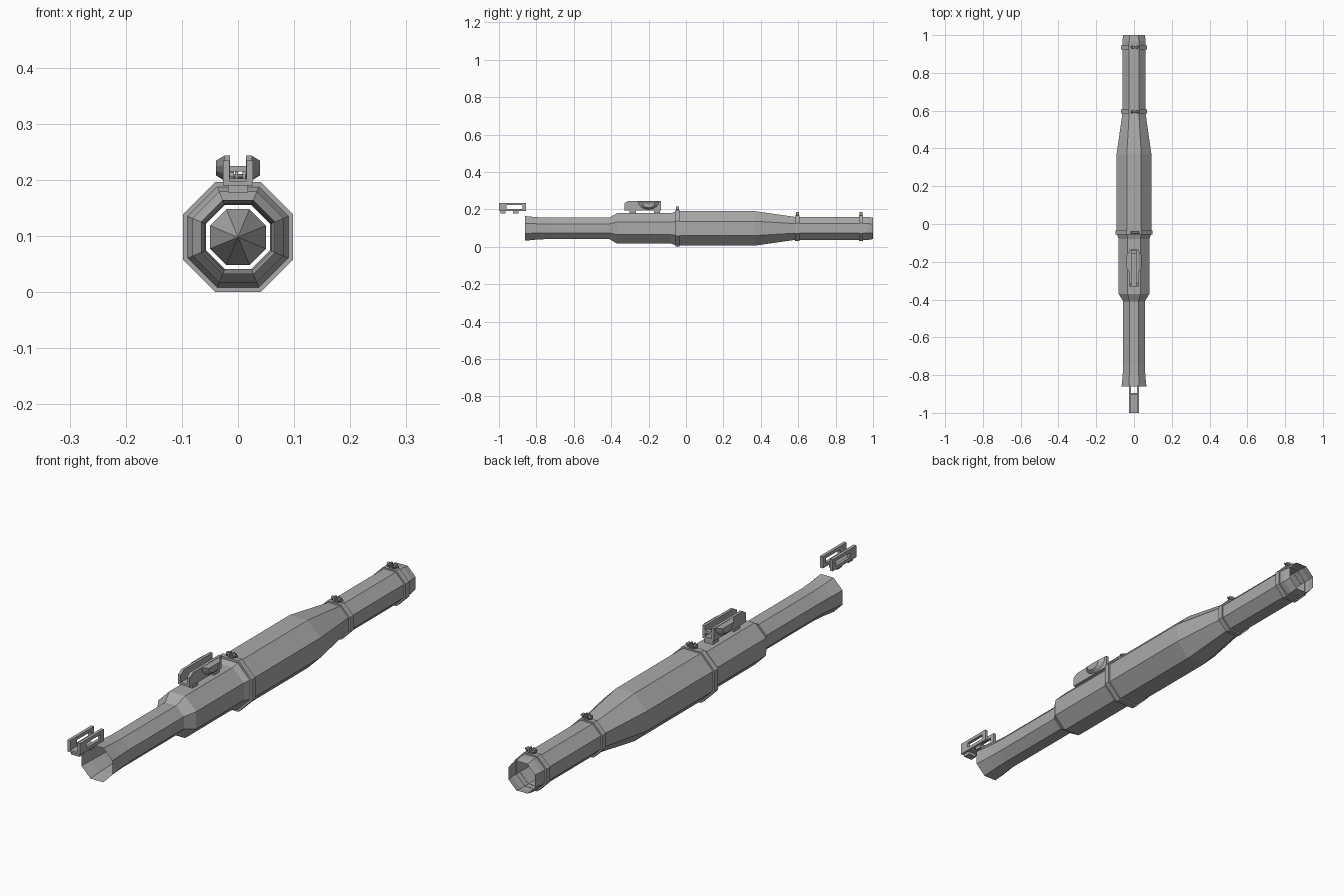
import bpy, bmesh
from math import pi, cos, sin

cube = bpy.data.objects.get("Cube")
if cube:
    bpy.data.objects.remove(cube)

grey = bpy.data.materials.new("plain_grey")
grey.use_nodes = True
grey.diffuse_color = (0.4, 0.4, 0.4, 1)
grey.node_tree.nodes["Principled BSDF"].inputs["Base Color"].default_value = (0.4, 0.4, 0.4, 1)

AXIS_Z = 0.098


def finish(name, bm, recalc=True):
    if recalc:
        bmesh.ops.recalc_face_normals(bm, faces=bm.faces)
    mesh = bpy.data.meshes.new(name)
    bm.to_mesh(mesh)
    bm.free()
    mesh.materials.append(grey)
    obj = bpy.data.objects.new(name, mesh)
    bpy.context.collection.objects.link(obj)
    return obj


def octagon_loft(name, profile, cap=False):
    """Flat-topped octagons of the given (y, apothem) joined along y."""
    bm = bmesh.new()
    rings = []
    for y, r in profile:
        k = r / cos(pi / 8)
        rings.append([bm.verts.new((k * cos(a), y, AXIS_Z + k * sin(a)))
                      for a in (pi / 8 + i * pi / 4 for i in range(8))])
    for a, b in zip(rings, rings[1:]):
        for i in range(8):
            j = (i + 1) % 8
            bm.faces.new((a[i], b[i], b[j], a[j]))
    if cap:
        bm.faces.new(rings[0])
        bm.faces.new(rings[-1])
        bmesh.ops.remove_doubles(bm, verts=bm.verts, dist=0.0005)
    return finish(name, bm, recalc=cap)


def prism(bm, outline, x0, x1, shrink=1.0, pivot=(0, 0)):
    """Extrude a (y, z) outline from x0 to x1, optionally tapering to a pivot."""
    a = [bm.verts.new((x0, y, z)) for y, z in outline]
    b = [bm.verts.new((x1, pivot[0] + (y - pivot[0]) * shrink,
                       pivot[1] + (z - pivot[1]) * shrink)) for y, z in outline]
    bm.faces.new(a)
    bm.faces.new(b)
    for i in range(len(a)):
        j = (i + 1) % len(a)
        bm.faces.new((a[i], a[j], b[j], b[i]))


def box(bm, x0, x1, y0, y1, z0, z1):
    prism(bm, [(y0, z0), (y1, z0), (y1, z1), (y0, z1)], x0, x1)


# Launcher tube: thin open shell
octagon_loft("launch_tube", [
    (-0.86, 0.066), (-0.80, 0.060), (-0.74, 0.057), (-0.41, 0.057),
    (-0.37, 0.081), (-0.08, 0.081), (-0.05, 0.092), (0.37, 0.092),
    (0.58, 0.062), (0.97, 0.062), (1.0, 0.057)])

# Warhead inside the tube
octagon_loft("warhead", [(-0.36, 0.0004), (-0.22, 0.05), (0.1, 0.05)], cap=True)

# Clamp bands, each with a bolted joint on top
for name, y, inner, outer in (("middle", -0.045, 0.088, 0.098),
                              ("rear", 0.595, 0.061, 0.068),
                              ("tail", 0.935, 0.061, 0.068)):
    h = 0.011
    octagon_loft(name + "_clamp_band", [(y - h, inner), (y - h, outer),
                                        (y + h, outer), (y + h, inner)])
    bm = bmesh.new()
    top = AXIS_Z + outer
    for side in (-1, 1):
        box(bm, 0.004 + side * 0.004, 0.004 + side * 0.009,
            y - 0.008, y + 0.008, top - 0.003, top + 0.02)
    for x0, x1, r in ((-0.018, 0.03, 0.004), (-0.014, -0.007, 0.009),
                      (0.015, 0.022, 0.009)):
        prism(bm, [(y + r * cos(i * pi / 4), top + 0.011 + r * sin(i * pi / 4))
                   for i in range(8)], x0, x1)
    finish(name + "_clamp_bolt", bm)

# Front sight: channel with a window in each wall, on two feet
bm = bmesh.new()
for s in (-1, 1):
    x0, x1 = s * 0.015, s * 0.027
    box(bm, x0, x1, -1.0, -0.855, 0.19, 0.203)
    box(bm, x0, x1, -1.0, -0.855, 0.222, 0.235)
    box(bm, x0, x1, -1.0, -0.96, 0.203, 0.222)
    box(bm, x0, x1, -0.875, -0.855, 0.203, 0.222)
box(bm, -0.015, 0.015, -1.0, -0.9, 0.19, 0.198)
for y in (-0.978, -0.91):
    box(bm, -0.018, 0.018, y - 0.014, y + 0.014, 0.178, 0.19)
finish("front_sight", bm)

# Rear sight: chamfered walls, floor, crossbar and feet
bm = bmesh.new()
wall = [(-0.33, 0.195), (-0.135, 0.195), (-0.135, 0.244),
        (-0.31, 0.244), (-0.33, 0.232)]
for s in (-1, 1):
    prism(bm, wall, s * 0.014, s * 0.025)
box(bm, -0.014, 0.014, -0.33, -0.135, 0.195, 0.203)
box(bm, -0.014, 0.014, -0.155, -0.137, 0.215, 0.225)
for y in (-0.285, -0.155):
    box(bm, -0.018, 0.018, y - 0.017, y + 0.017, 0.176, 0.195)
finish("rear_sight", bm)

# Half-round tapered cheeks on the rear sight walls
bm = bmesh.new()
arc = [(-0.2 + 0.056 * cos(a), 0.243 - 0.044 * sin(a))
       for a in (i * pi / 8 for i in range(9))]
for s in (-1, 1):
    prism(bm, arc, s * 0.025, s * 0.039, 0.6, (-0.2, 0.222))
finish("rear_sight_cheeks", bm)
